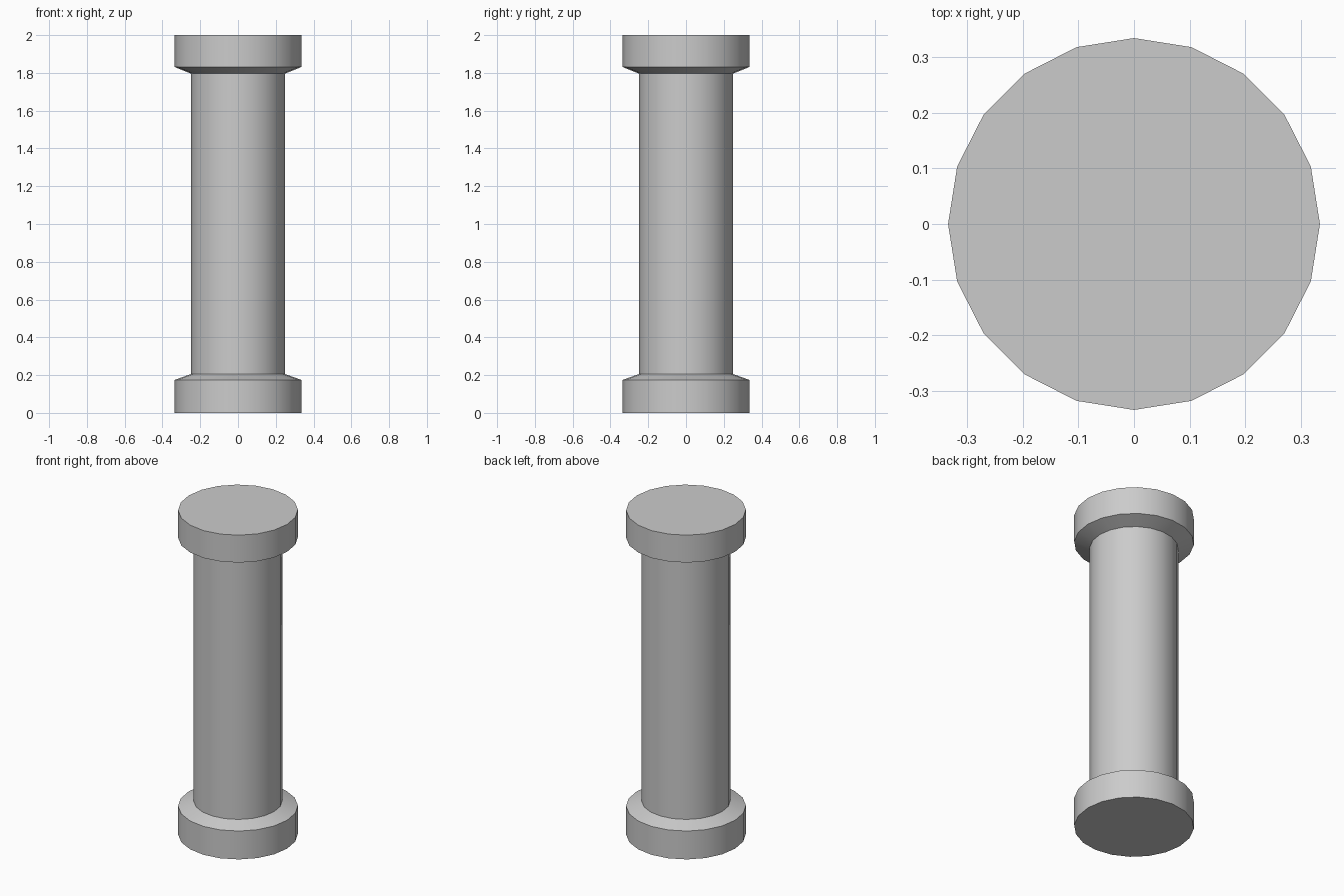
import bpy, bmesh, math

if "Cube" in bpy.data.objects:
    bpy.data.objects.remove(bpy.data.objects["Cube"])

SIDES = 20
# (radius, height) from the foot up to the top
PROFILE = [(0.335, 0.0), (0.335, 0.175), (0.248, 0.206),
           (0.248, 1.796), (0.335, 1.831), (0.335, 2.0)]

# Lathe the column: base, shaft and capital in one closed surface
bm = bmesh.new()
rings = [[bm.verts.new((r * math.cos(math.tau * i / SIDES),
                        r * math.sin(math.tau * i / SIDES), z))
          for i in range(SIDES)] for r, z in PROFILE]
for low, high in zip(rings, rings[1:]):
    for i in range(SIDES):
        j = (i + 1) % SIDES
        bm.faces.new((low[i], low[j], high[j], high[i]))

# Flat end caps
bm.faces.new(rings[0][::-1])
bm.faces.new(rings[-1])

mesh = bpy.data.meshes.new("column")
bm.to_mesh(mesh)
bm.free()
column = bpy.data.objects.new("column", mesh)
bpy.context.collection.objects.link(column)

# Smooth round the sides, crisp at the rims
bpy.context.view_layer.objects.active = column
column.select_set(True)
bpy.ops.object.shade_smooth_by_angle(angle=math.radians(30))
